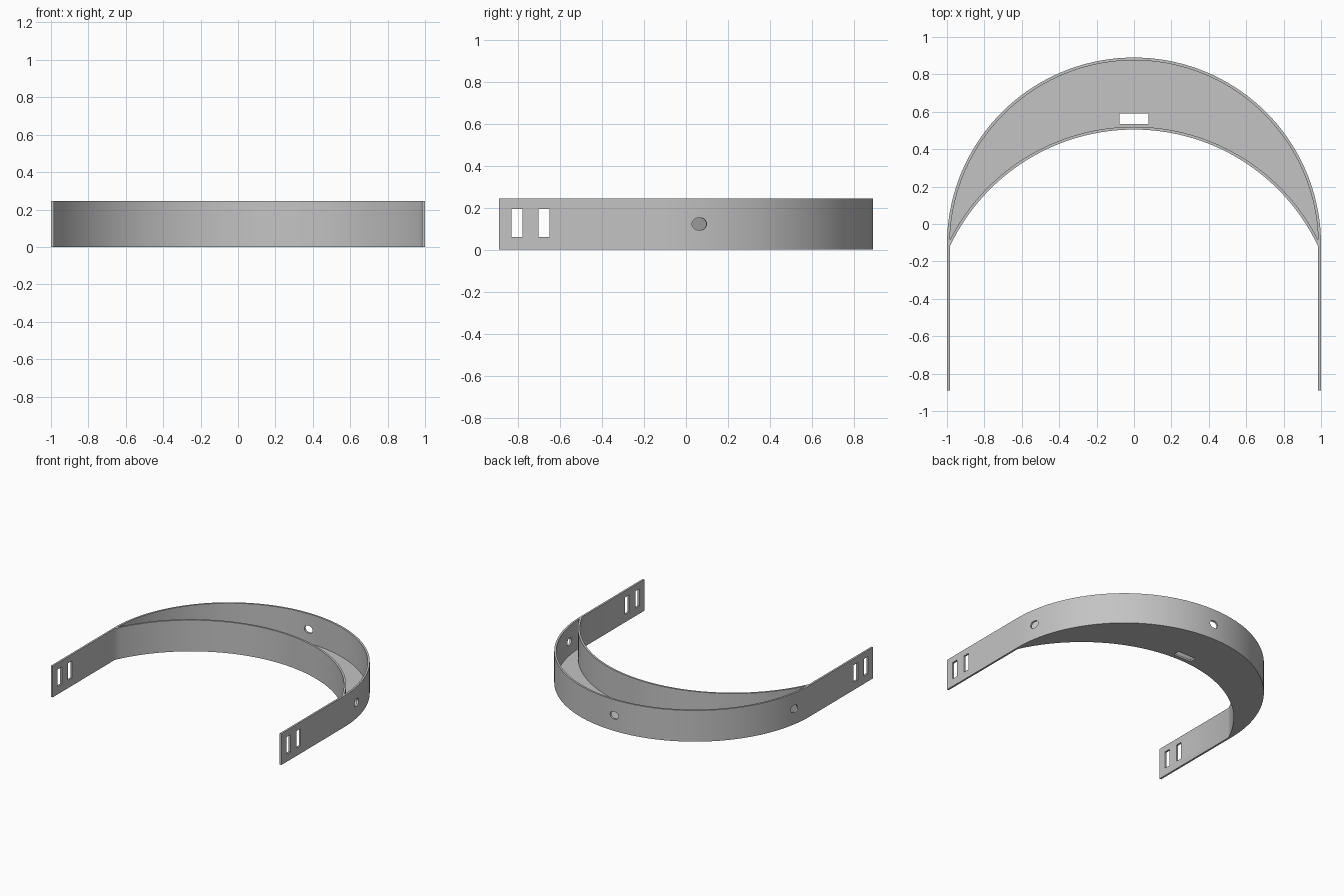
import bpy, bmesh, math
from mathutils import Matrix

H, T = 0.245, 0.015            # band height, wall thickness
STRAP_END = -0.89
OUT_C, OUT_R = -0.11, 1.0      # outer arc centre y and radius
IN_C, IN_R = -0.583, 1.088     # inner arc centre y and radius
SEGS = 72

cube = bpy.data.objects.get("Cube")
if cube:
    bpy.data.objects.remove(cube, do_unlink=True)

grey = bpy.data.materials.new("grey plastic")
grey.use_nodes = True
colour = (0.55, 0.55, 0.55, 1)
grey.diffuse_color = colour
grey.node_tree.nodes["Principled BSDF"].inputs["Base Color"].default_value = colour


def arc(centre, radius, half):
    steps = [half * (2 * i / SEGS - 1) for i in range(SEGS + 1)]
    return [(radius * math.sin(a), centre + radius * math.cos(a)) for a in steps]


def finish(name, bm):
    bmesh.ops.remove_doubles(bm, verts=bm.verts, dist=1e-5)
    bmesh.ops.recalc_face_normals(bm, faces=bm.faces)
    mesh = bpy.data.meshes.new(name)
    bm.to_mesh(mesh)
    bm.free()
    mesh.materials.append(grey)
    obj = bpy.data.objects.new(name, mesh)
    bpy.context.collection.objects.link(obj)
    return obj


def ribbon(name, path_a, path_b, z0, z1):
    """Solid filling the space between two plan paths."""
    bm = bmesh.new()
    rings = [[bm.verts.new((*p, z)) for p, z in ((a, z0), (b, z0), (b, z1), (a, z1))]
             for a, b in zip(path_a, path_b)]
    for r, s in zip(rings, rings[1:]):
        for k in range(4):
            j = (k + 1) % 4
            bm.faces.new((r[k], r[j], s[j], s[k]))
    bm.faces.new(rings[0])
    bm.faces.new(rings[-1])
    return finish(name, bm)


def box(name, centre, size):
    bm = bmesh.new()
    bmesh.ops.create_cube(bm, size=1, matrix=Matrix.Translation(centre) @ Matrix.Diagonal((*size, 1)))
    return finish(name, bm)


def round_slot(name, angle):
    """Short slot with rounded ends, pointing outward from the outer arc."""
    radius, flat, n = 0.0285, 0.007, 24
    bm = bmesh.new()
    loop = []
    for i in range(n):
        a = 2 * math.pi * (i + 0.5) / n
        side = math.copysign(flat, math.cos(a))
        loop.append(bm.verts.new((side + radius * math.cos(a), OUT_R - 0.04, radius * math.sin(a))))
    face = bm.faces.new(loop)
    new = bmesh.ops.extrude_face_region(bm, geom=[face])["geom"]
    bmesh.ops.translate(bm, vec=(0, 0.08, 0),
                        verts=[v for v in new if isinstance(v, bmesh.types.BMVert)])
    bm.transform(Matrix.Translation((0, OUT_C, H / 2)) @ Matrix.Rotation(angle, 4, "Z"))
    return finish(name, bm)


# Band with straps and solid crescent
inner_x = OUT_R - T
outer = [(-OUT_R, STRAP_END)] + arc(OUT_C, OUT_R, math.pi / 2) + [(OUT_R, STRAP_END)]
inner = ([(-inner_x, STRAP_END)] + arc(IN_C, IN_R, math.asin(inner_x / IN_R))
         + [(inner_x, STRAP_END)])
band = ribbon("curved_band", outer, inner, 0, H)

# Crescent pocket, leaving two walls and a thin floor
r, R = OUT_R - T, IN_R + T
tip_y = (OUT_C**2 - IN_C**2 - r**2 + R**2) / (2 * (OUT_C - IN_C))
tip_x = math.sqrt(r**2 - (tip_y - OUT_C)**2)
cutters = [ribbon("pocket_cutter",
                  arc(OUT_C, r, math.atan2(tip_x, tip_y - OUT_C)),
                  arc(IN_C, R, math.atan2(tip_x, tip_y - IN_C)), T, H + 0.1)]

# Strap slots, floor slot and round holes
for side in (-1, 1):
    for y in (-0.804, -0.677):
        cutters.append(box("strap_slot_cutter", (side, y, 0.128), (0.1, 0.052, 0.134)))
cutters.append(box("floor_slot_cutter", (0, 0.563, 0), (0.155, 0.055, 0.1)))
for degrees in (-80, 0, 80):
    cutters.append(round_slot("hole_cutter", math.radians(degrees)))

bpy.ops.object.select_all(action="DESELECT")
band.select_set(True)
bpy.context.view_layer.objects.active = band
for cutter in cutters:
    cut = band.modifiers.new("cut", "BOOLEAN")
    cut.operation = "DIFFERENCE"
    cut.solver = "EXACT"
    cut.object = cutter
    bpy.ops.object.modifier_apply(modifier=cut.name)
    bpy.data.objects.remove(cutter, do_unlink=True)
bpy.ops.object.shade_smooth_by_angle(angle=math.radians(30))
